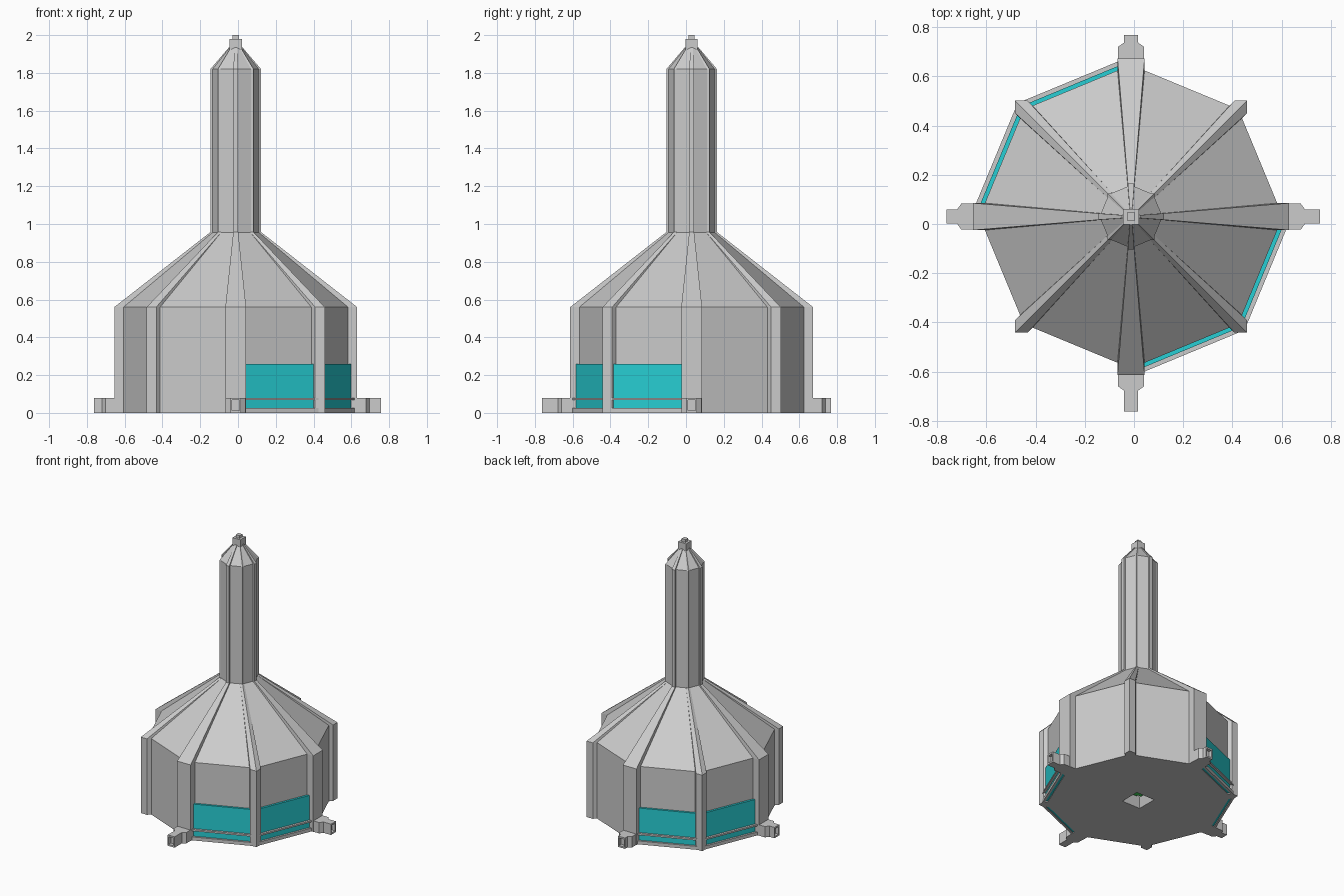
import bpy, bmesh
from math import cos, sin, pi, radians
from mathutils import Matrix, Vector

if "Cube" in bpy.data.objects:
    bpy.data.objects.remove(bpy.data.objects["Cube"])

CENTRE = Vector((-0.012, 0.03, 0))   # tower axis in the model frame


def material(name, colour):
    m = bpy.data.materials.new(name)
    m.diffuse_color = colour
    m.use_nodes = True
    m.node_tree.nodes["Principled BSDF"].inputs["Base Color"].default_value = m.diffuse_color
    return m


def loft(name, rings, angle=0, mat=None):
    """Skin a stack of equal-sized rings, cap both ends, turn about the tower axis."""
    bm = bmesh.new()
    rows = [[bm.verts.new(p) for p in ring] for ring in rings]
    n = len(rows[0])
    for a, b in zip(rows, rows[1:]):
        for i in range(n):
            j = (i + 1) % n
            bm.faces.new((a[i], a[j], b[j], b[i]))
    bm.faces.new(rows[0][::-1])
    bm.faces.new(rows[-1])
    bmesh.ops.recalc_face_normals(bm, faces=bm.faces)
    bm.transform(Matrix.Translation(CENTRE) @ Matrix.Rotation(radians(angle), 4, 'Z'))
    me = bpy.data.meshes.new(name)
    bm.to_mesh(me)
    bm.free()
    ob = bpy.data.objects.new(name, me)
    bpy.context.collection.objects.link(ob)
    if mat:
        me.materials.append(mat)
    return ob


def octagon(r, z):
    return [(r * cos(i * pi / 4), r * sin(i * pi / 4), z) for i in range(8)]


def square8(h, z):
    """Square with mid-side points, so it joins cleanly to an octagon."""
    return [(h * x, h * y, z) for x, y in
            ((1, 0), (1, 1), (0, 1), (-1, 1), (-1, 0), (-1, -1), (0, -1), (1, -1))]


def box(name, x0, x1, half, z0, z1, angle=0, mat=None):
    def ring(z):
        return [(x0, -half, z), (x1, -half, z), (x1, half, z), (x0, half, z)]
    return loft(name, [ring(z0), ring(z1)], angle, mat)


glass = material("glass", (0.02, 0.62, 0.66, 1))
green = material("green", (0.05, 0.7, 0.1, 1))

# Body: floor recess, octagonal drum, roof, chimney and its cone
loft("body", [square8(0.05, 0.08), square8(0.075, 0), octagon(0.617, 0), octagon(0.617, 0.56),
              octagon(0.128, 0.955), octagon(0.128, 1.82), octagon(0.033, 1.935)])

# Finial blocks
box("finial_block", -0.032, 0.032, 0.032, 1.925, 1.98)
box("finial_tip", -0.016, 0.016, 0.016, 1.975, 2.0)

# Small green light in the floor recess
box("floor_light", -0.035, 0.035, 0.015, 0.05, 0.085, 0, green)
box("floor_light_cross", -0.015, 0.015, 0.035, 0.055, 0.085, 0, green)


def flat_rib(z, r0, r1, h):
    return [(r0, -h, z), (r1, -h, z), (r1, h, z), (r0, h, z)]


def corner_rib(z, r0, r1, h):
    return [(r0, -h, z), (r1 - h, -h, z), (r1, 0, z), (r1 - h, h, z), (r0, h, z)]


# Ribs: flat on the axes, corner-shaped on the diagonals
for k in range(8):
    shape, r, h = (corner_rib, 0.667, 0.036) if k % 2 else (flat_rib, 0.643, 0.055)
    loft("rib", [shape(0, 0.52, r, h), shape(0.56, 0.52, r, h),
                 shape(0.957, 0.06, 0.134, 0.013), shape(1.82, 0.06, 0.134, 0.013),
                 shape(1.935, 0.01, 0.036, 0.006)], k * 45)


def foot_ring(r, h, z0, z1):
    return [(r, -h, z0), (r, h, z0), (r, h, z1), (r, -h, z1)]


# Feet with stepped, hollow-ended tips
for angle, tip in ((0, 0.769), (90, 0.738), (180, 0.75), (270, 0.792)):
    loft("foot", [foot_ring(0.6, 0.053, 0, 0.08), foot_ring(0.69, 0.053, 0, 0.08),
                  foot_ring(0.708, 0.028, 0, 0.08), foot_ring(tip, 0.028, 0, 0.08),
                  foot_ring(tip, 0.02, 0.012, 0.068),
                  foot_ring(tip - 0.025, 0.02, 0.012, 0.068)], angle)

# Windows on two opposite pairs of walls, each with a middle bar and a sill
for angle in (-67.5, -22.5, 112.5, 157.5):
    box("window_glass", 0.56, 0.586, 0.225, 0.005, 0.26, angle, glass)
    box("window_bar", 0.58, 0.603, 0.225, 0.068, 0.08, angle)
    box("window_sill", 0.588, 0.603, 0.225, 0, 0.025, angle)
